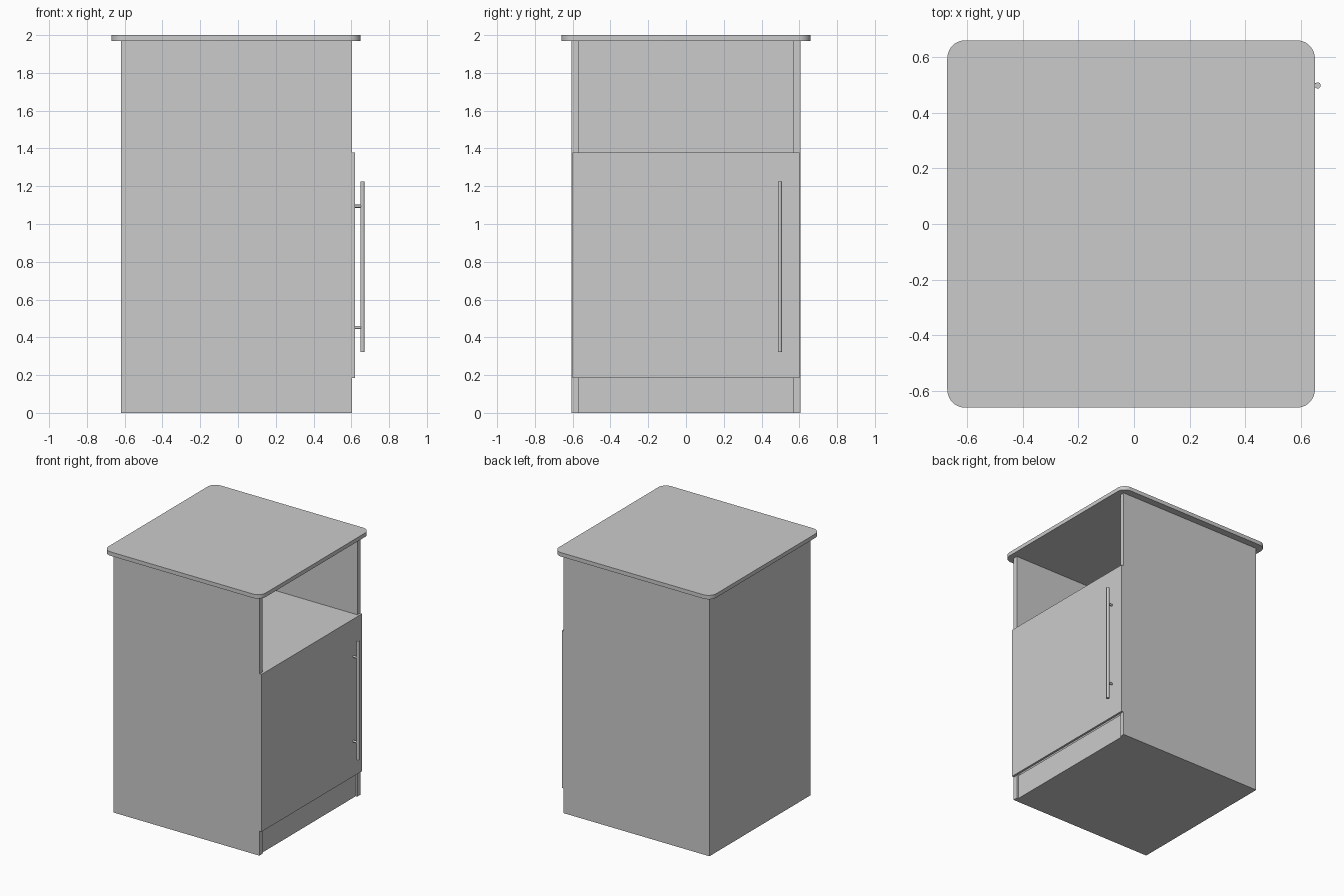
import bpy
import bmesh
from mathutils import Matrix, Vector

if "Cube" in bpy.data.objects:
    bpy.data.objects.remove(bpy.data.objects["Cube"])


def make_object(name, bm):
    mesh = bpy.data.meshes.new(name)
    bm.to_mesh(mesh)
    bm.free()
    obj = bpy.data.objects.new(name, mesh)
    bpy.context.collection.objects.link(obj)
    return obj


def box(name, x, y, z):
    """Box from (min, max) ranges on each axis."""
    bm = bmesh.new()
    size = [r[1] - r[0] for r in (x, y, z)]
    mid = Vector([(r[0] + r[1]) / 2 for r in (x, y, z)])
    bmesh.ops.create_cube(bm, size=1, matrix=Matrix.Translation(mid) @ Matrix.Diagonal((*size, 1)))
    return make_object(name, bm)


def smooth(obj):
    bpy.ops.object.select_all(action='DESELECT')
    obj.select_set(True)
    bpy.context.view_layer.objects.active = obj
    bpy.ops.object.shade_smooth_by_angle()


def rod(name, start, end, radius, sides=20):
    """Cylinder between two points."""
    a, b = Vector(start), Vector(end)
    turn = (b - a).to_track_quat('Z', 'Y').to_matrix().to_4x4()
    bm = bmesh.new()
    bmesh.ops.create_cone(bm, cap_ends=True, segments=sides, radius1=radius, radius2=radius,
                          depth=(b - a).length, matrix=Matrix.Translation((a + b) / 2) @ turn)
    obj = make_object(name, bm)
    smooth(obj)
    return obj


BACK, FRONT = -0.62, 0.603   # carcass depth along x
OUT, IN = 0.605, 0.568       # outer and inner face of the side panels
TOP, SHELF, BASE = 1.97, 1.378, 0.185

# Side panels
box("left_side_panel", (BACK, FRONT), (-OUT, -IN), (0, TOP))
box("right_side_panel", (BACK, FRONT), (IN, OUT), (0, TOP))

# Back, shelf and base between the sides
box("back_panel", (BACK, BACK + 0.037), (-IN, IN), (BASE, TOP))
box("shelf", (BACK + 0.037, FRONT), (-IN, IN), (SHELF - 0.037, SHELF))
box("plinth_base", (BACK, FRONT - 0.012), (-IN, IN), (0, BASE))

# Door
box("door", (FRONT, 0.62), (-0.602, 0.602), (BASE, SHELF))

# Worktop with rounded vertical corners
worktop = box("worktop", (-0.67, 0.649), (-0.659, 0.659), (TOP, 2.0))
bm = bmesh.new()
bm.from_mesh(worktop.data)
corners = [e for e in bm.edges if abs(e.verts[0].co.z - e.verts[1].co.z) > 0.01]
bmesh.ops.bevel(bm, geom=corners, offset=0.065, segments=10, profile=0.5, affect='EDGES')
bm.to_mesh(worktop.data)
bm.free()
smooth(worktop)

# Door handle bar on two standoffs
rod("handle_bar", (0.659, 0.497, 0.322), (0.659, 0.497, 1.224), 0.011)
for label, z in (("lower", 0.452), ("upper", 1.094)):
    rod(f"{label}_handle_post", (0.618, 0.497, z), (0.655, 0.497, z), 0.008, 16)
